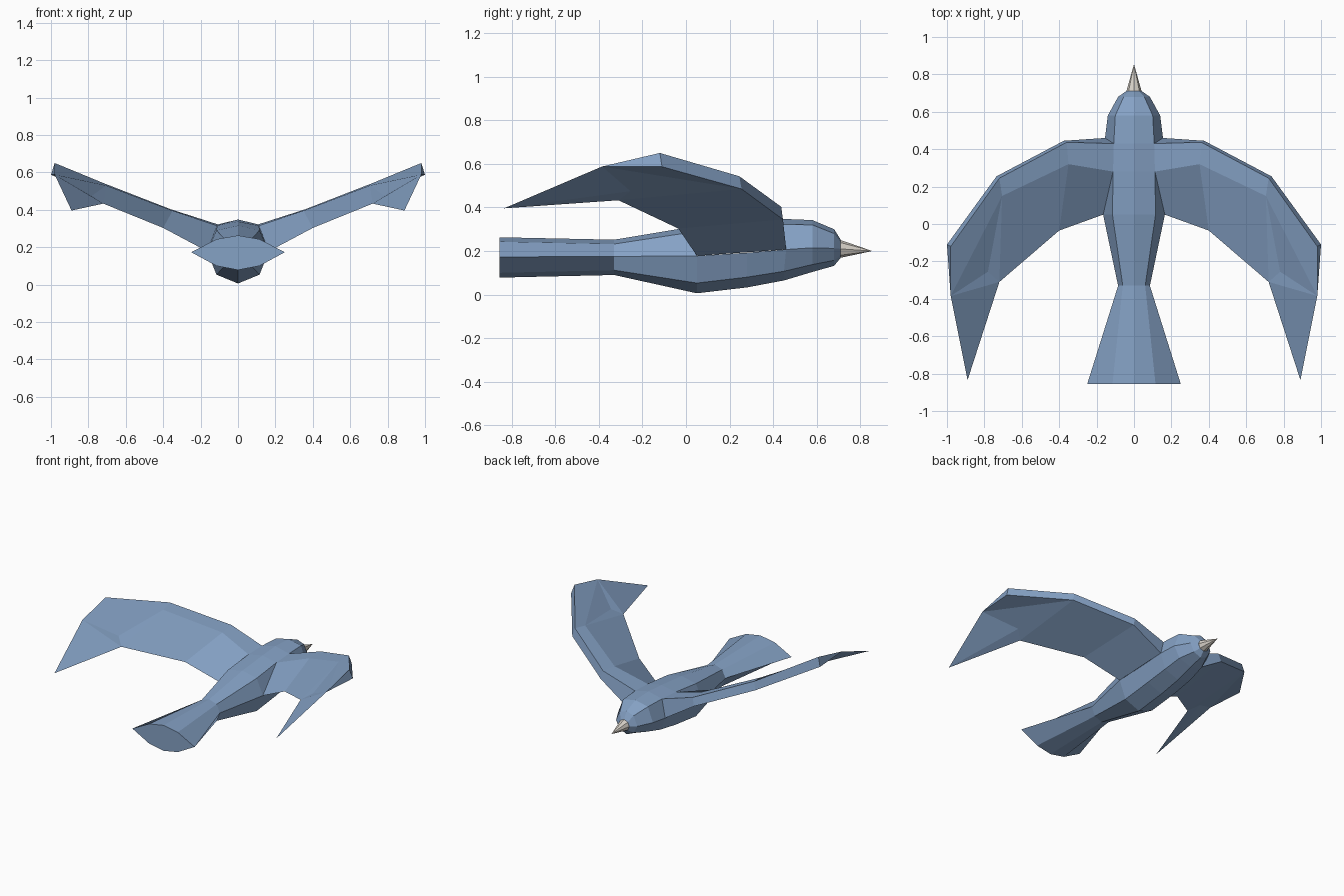
import bpy
import bmesh
import math

if "Cube" in bpy.data.objects:
    bpy.data.objects.remove(bpy.data.objects["Cube"])


def material(name, color):
    m = bpy.data.materials.new(name)
    m.diffuse_color = (*color, 1)
    m.use_nodes = True
    m.node_tree.nodes["Principled BSDF"].inputs["Base Color"].default_value = m.diffuse_color
    return m


blue = material("feather blue", (0.235, 0.36, 0.56))
horn = material("beak horn", (0.68, 0.64, 0.58))


def make_object(name, verts, faces, mat):
    mesh = bpy.data.meshes.new(name)
    mesh.from_pydata(verts, [], faces)
    bm = bmesh.new()
    bm.from_mesh(mesh)
    bmesh.ops.recalc_face_normals(bm, faces=bm.faces)
    bm.to_mesh(mesh)
    bm.free()
    mesh.materials.append(mat)
    ob = bpy.data.objects.new(name, mesh)
    bpy.context.collection.objects.link(ob)
    return ob


# Body and tail: eight-sided rings
# y, top z, upper (x, z), middle (x, z), lower (x, z), bottom z
SECTIONS = [
    (-0.855, 0.263, 0.115, 0.243, 0.25, 0.173, 0.115, 0.100, 0.078),
    (-0.33, 0.252, 0.060, 0.232, 0.085, 0.175, 0.060, 0.112, 0.090),
    (0.05, 0.315, 0.115, 0.290, 0.165, 0.178, 0.115, 0.053, 0.006),
    (0.28, 0.337, 0.112, 0.315, 0.160, 0.192, 0.115, 0.080, 0.033),
    (0.45, 0.348, 0.108, 0.322, 0.155, 0.207, 0.110, 0.107, 0.065),
    (0.58, 0.342, 0.100, 0.320, 0.140, 0.215, 0.095, 0.138, 0.104),
    (0.68, 0.300, 0.055, 0.280, 0.085, 0.212, 0.055, 0.157, 0.132),
    (0.71, 0.252, 0.028, 0.240, 0.042, 0.210, 0.028, 0.181, 0.169),
]
SHOULDER = 4   # ring at the front of the wing root
verts, faces = [], []
for i, (y, t, ux, uz, mx, mz, lx, lz, b) in enumerate(SECTIONS):
    uy, my = (y - 0.02, y + 0.01) if i == SHOULDER else (y, y)
    verts += [(0, uy, t), (ux, uy, uz), (mx, my, mz), (lx, y, lz),
              (0, y, b), (-lx, y, lz), (-mx, my, mz), (-ux, uy, uz)]
for i in range(len(SECTIONS) - 1):
    for k in range(8):
        n = (k + 1) % 8
        a, b, c, d = i * 8 + k, i * 8 + n, i * 8 + 8 + n, i * 8 + 8 + k
        if k in (1, 6):                     # sides where the wings join
            if i == SHOULDER - 1:
                continue
            if i == SHOULDER - 2:
                faces.append((a, b, d) if k == 1 else (a, b, c))
                continue
        faces.append((a, b, c, d))
faces.append(tuple(range(8)))
faces.append(tuple(range(len(verts) - 8, len(verts))))
make_object("body_and_tail", verts, faces, blue)

# Wings: each station has front upper, ridge, trailing and front lower points
STATIONS = [
    [(0.108, 0.43, 0.322), (0.112, 0.28, 0.315), (0.165, 0.05, 0.178), (0.155, 0.46, 0.207)],
    [(0.36, 0.437, 0.403), (0.35, 0.32, 0.395), (0.40, -0.035, 0.303), (0.375, 0.445, 0.345)],
    [(0.72, 0.245, 0.543), (0.705, 0.15, 0.53), (0.72, -0.31, 0.433), (0.735, 0.255, 0.485)],
]
# Wing end: front upper, front lower, outer edge, feather tip
END = [(0.98, -0.12, 0.65), (1.0, -0.11, 0.587), (0.98, -0.385, 0.588), (0.89, -0.835, 0.396)]

wing_faces = []
for i in (0, 4):
    wing_faces += [(i + k, i + (k + 1) % 4, i + 4 + (k + 1) % 4, i + 4 + k) for k in range(4)]
FU, FL, OUT, TIP = 12, 13, 14, 15
wing_faces += [
    (8, FU, FL, 11), (FU, OUT, FL),                       # leading edge
    (8, 9, OUT, FU), (9, 10, TIP), (9, TIP, OUT),         # upper surface
    (11, FL, OUT), (11, OUT, 10), (10, OUT, TIP),         # lower surface
]
for side, name in ((1, "right_wing"), (-1, "left_wing")):
    pts = [p for s in STATIONS for p in s] + END
    wing = make_object(name, [(side * x, y, z) for x, y, z in pts], wing_faces, blue)

# Beak: slim eight-sided cone
ring = [(0.042 * math.sin(k * math.pi / 4), 0.705, 0.21 + 0.042 * math.cos(k * math.pi / 4))
        for k in range(8)]
make_object("beak", ring + [(0, 0.855, 0.2)],
            [(k, (k + 1) % 8, 8) for k in range(8)] + [tuple(range(8))], horn)
